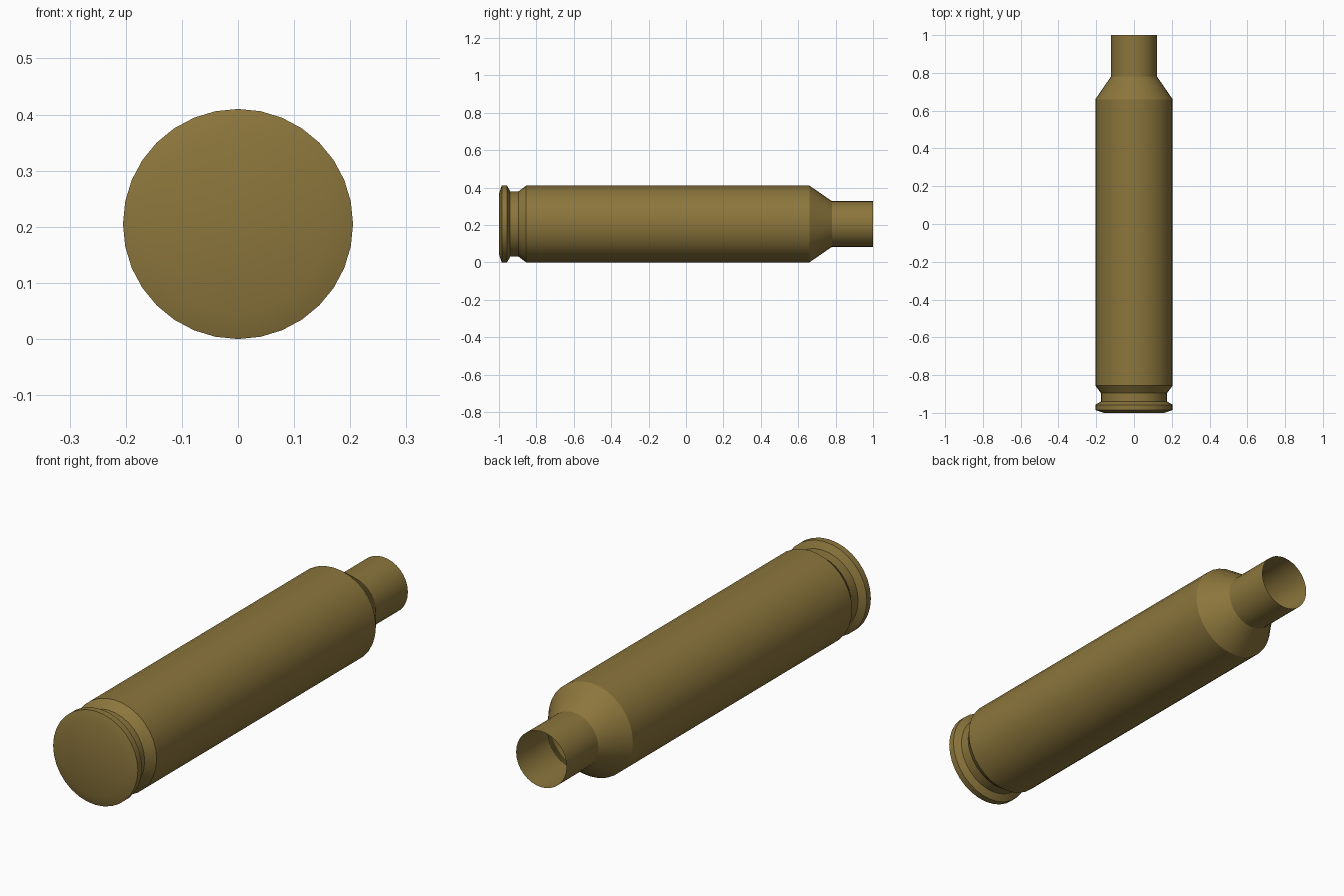
import bpy, bmesh, math

if "Cube" in bpy.data.objects:
    bpy.data.objects.remove(bpy.data.objects["Cube"])

SIDES = 32
RADIUS = 0.205

# Profile from base to mouth: (y, radius)
PROFILE = [
    (-1.0, 0.16), (-0.985, 0.205), (-0.957, 0.205),   # rim
    (-0.94, 0.175), (-0.895, 0.175),                  # extractor groove
    (-0.855, 0.205), (0.66, 0.205),                   # body
    (0.78, 0.122), (1.0, 0.122),                      # shoulder and open neck
]

# Sweep the profile around the y axis
bm = bmesh.new()
rings = []
for y, r in PROFILE:
    ring = []
    for i in range(SIDES):
        a = 2 * math.pi * i / SIDES
        ring.append(bm.verts.new((r * math.cos(a), y, RADIUS + r * math.sin(a))))
    rings.append(ring)
for lower, upper in zip(rings, rings[1:]):
    for i in range(SIDES):
        j = (i + 1) % SIDES
        bm.faces.new((lower[i], upper[i], upper[j], lower[j]))

# Closed base, open mouth with a single-skin wall
bm.faces.new(rings[0])

mesh = bpy.data.meshes.new("casing")
bm.to_mesh(mesh)
bm.free()
casing = bpy.data.objects.new("casing", mesh)
bpy.context.collection.objects.link(casing)

# Brass colour
brass = bpy.data.materials.new("brass")
brass.diffuse_color = (0.26, 0.18, 0.045, 1)
brass.use_nodes = True
brass.node_tree.nodes["Principled BSDF"].inputs["Base Color"].default_value = brass.diffuse_color
mesh.materials.append(brass)

# Smooth around the barrel, sharp at the steps
bpy.context.view_layer.objects.active = casing
casing.select_set(True)
bpy.ops.object.shade_smooth_by_angle(angle=math.radians(30))
